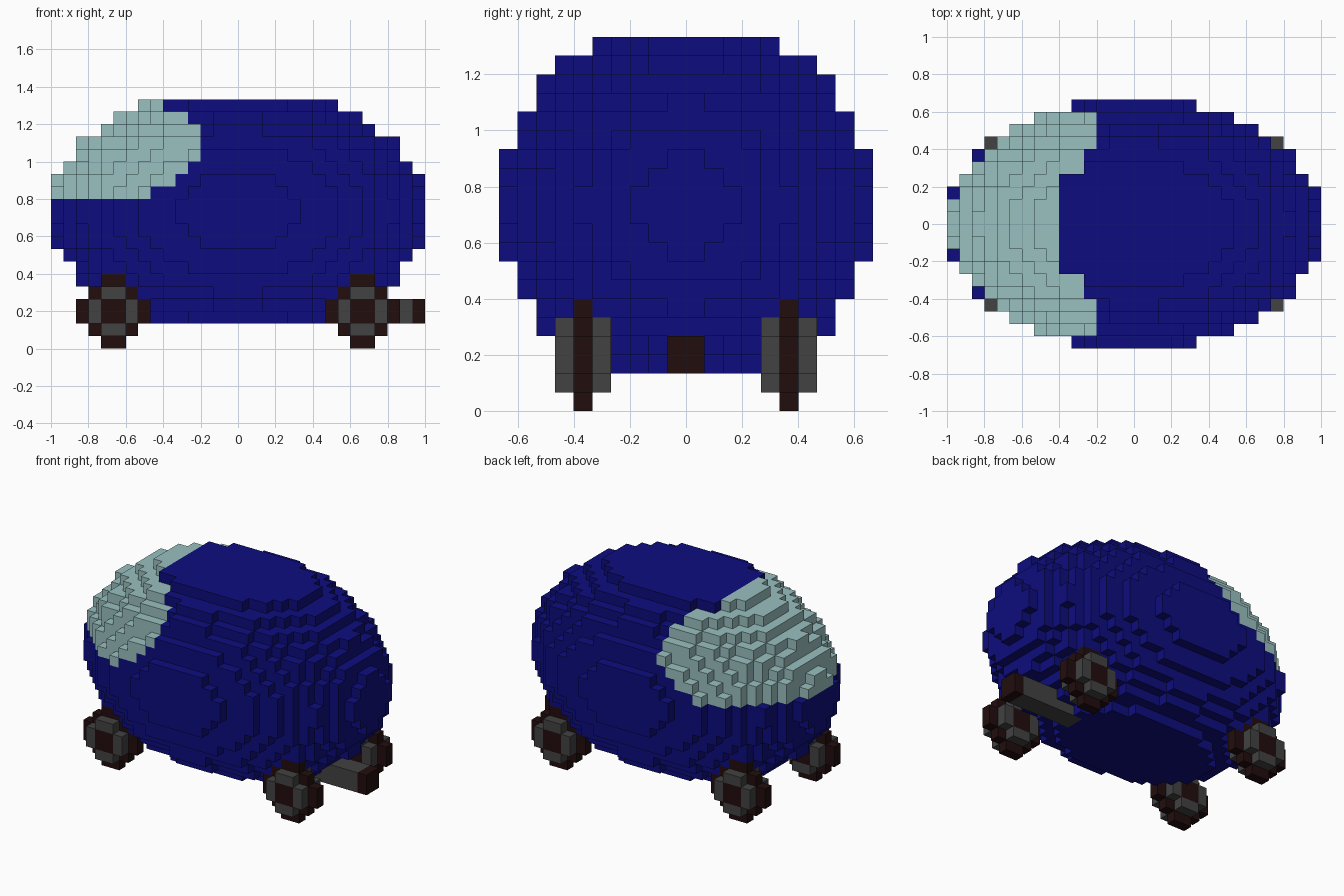
import bpy, bmesh
from mathutils import Vector

if "Cube" in bpy.data.objects:
    bpy.data.objects.remove(bpy.data.objects["Cube"], do_unlink=True)

S = 2 / 30          # size of one block
MID = 11            # height of the body centre, in blocks


def material(name, rgb):
    m = bpy.data.materials.new(name)
    m.use_nodes = True
    m.diffuse_color = (*rgb, 1)
    bsdf = next(n for n in m.node_tree.nodes if n.type == 'BSDF_PRINCIPLED')
    bsdf.inputs["Base Color"].default_value = (*rgb, 1)
    return m


BLUE = material("navy_blue", (0.004, 0.004, 0.212))
GLASS = material("pale_teal", (0.323, 0.527, 0.527))
GREY = material("dark_grey", (0.054, 0.054, 0.054))
DARK = material("dark_brown", (0.0159, 0.004, 0.004))


def block(x0, x1, y0, y1, z0, z1):
    """Set of whole blocks filling a box."""
    return {(x, y, z) for x in range(x0, x1) for y in range(y0, y1) for z in range(z0, z1)}


parts = {}          # name -> (blocks, material)

# Wheels: thin stepped tyre, thicker grey rim, dark hub through the middle
for end, cx in (("front", -10), ("rear", 10)):
    for side, y0 in (("right", -7), ("left", 4)):
        disc = {(x, z): abs(x + 0.5 - cx) + abs(z + 0.5 - 3)
                for x in range(cx - 3, cx + 3) for z in range(6)}
        hub = block(cx - 1, cx + 1, y0, y0 + 3, 2, 4)
        rim = {(x, y, z) for (x, z), d in disc.items() if d < 2.5 for y in range(y0, y0 + 3)} - hub
        tyre = {(x, y0 + 1, z) for (x, z), d in disc.items() if d < 3.5}
        parts[f"{end}_{side}_tyre"] = (tyre - hub, DARK)
        parts[f"{end}_{side}_rim"] = (rim - tyre, GREY)
        parts[f"{end}_{side}_hub"] = (hub, DARK)

# Exhaust pipe with dark tip
parts["exhaust_pipe"] = (block(7, 14, -1, 1, 2, 4), GREY)
parts["exhaust_tip"] = (block(14, 15, -1, 1, 2, 4), DARK)

# Body: ellipsoid of blocks, flattened at top and bottom
taken = set().union(*(p[0] for p in parts.values()))
shell = {(x, y, z) for x, y, z in block(-15, 15, -10, 10, 2, 20)
         if ((x + .5) / 15) ** 2 + ((y + .5) / 10) ** 2 + ((z + .5 - MID) / 10) ** 2 <= 1}
shell -= taken

# Windscreen: nose blocks in front of a rounded edge, one limit per row
edge = dict(zip(range(12, 20), (-7, -5, -4, -3, -3, -3, -4, -6)))
glass = {b for b in shell if b[2] in edge and b[0] < edge[b[2]]}
parts["windscreen"] = (glass, GLASS)
parts["body"] = (shell - glass, BLUE)
solid = taken | shell


def build(name, blocks, mat):
    """Make one object from the exposed sides of its blocks."""
    bm = bmesh.new()
    for b in sorted(blocks):
        for axis in range(3):
            for sign in (-1, 1):
                n = list(b)
                n[axis] += sign
                if tuple(n) in solid:
                    continue
                u, v = Vector(), Vector()
                u[(axis + 1) % 3] = 0.5
                v[(axis + 2) % 3] = 0.5
                c = Vector(b) + Vector((.5, .5, .5))
                c[axis] += sign * 0.5
                ring = [c - u - v, c + u - v, c + u + v, c - u + v]
                bm.faces.new([bm.verts.new(p * S) for p in ring[::sign]])
    bmesh.ops.remove_doubles(bm, verts=bm.verts[:], dist=S * 0.01)
    mesh = bpy.data.meshes.new(name)
    bm.to_mesh(mesh)
    bm.free()
    mesh.materials.append(mat)
    bpy.context.collection.objects.link(bpy.data.objects.new(name, mesh))


for name, (blocks, mat) in parts.items():
    build(name, blocks, mat)
